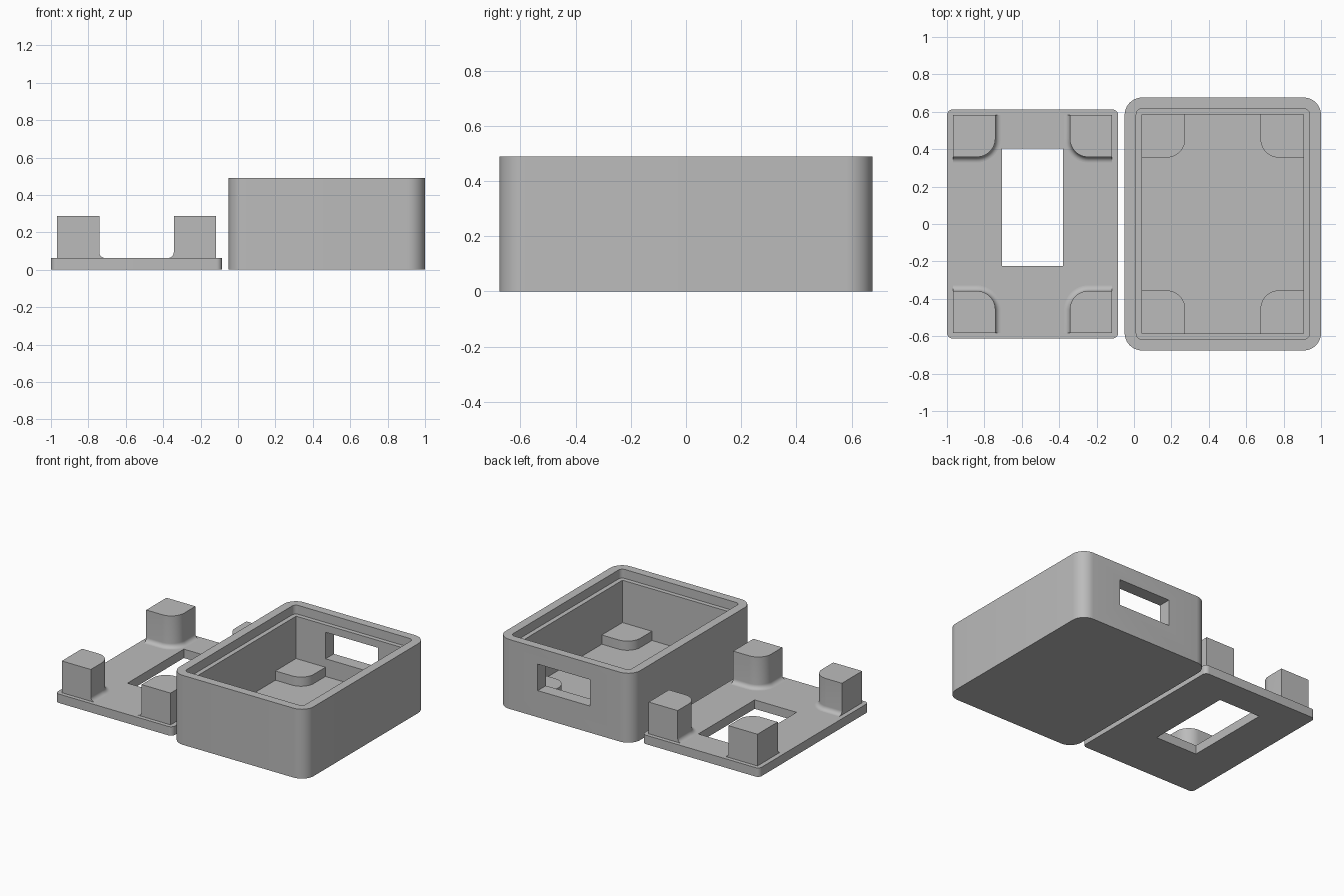
import bpy, bmesh, math

if "Cube" in bpy.data.objects:
    bpy.data.objects.remove(bpy.data.objects["Cube"])

grey = bpy.data.materials.new("plastic grey")
grey.diffuse_color = (0.5, 0.5, 0.5, 1)
grey.use_nodes = True
grey.node_tree.nodes["Principled BSDF"].inputs["Base Color"].default_value = grey.diffuse_color


def loft(name, levels):
    """Solid through matching outlines, each level = (z, [(x, y), ...])."""
    bm = bmesh.new()
    rings = [[bm.verts.new((x, y, z)) for x, y in pts] for z, pts in levels]
    n = len(rings[0])
    bm.faces.new(rings[0])
    bm.faces.new(rings[-1])
    for a, b in zip(rings, rings[1:]):
        for i in range(n):
            j = (i + 1) % n
            bm.faces.new((a[i], a[j], b[j], b[i]))
    bmesh.ops.recalc_face_normals(bm, faces=bm.faces)
    me = bpy.data.meshes.new(name)
    bm.to_mesh(me)
    bm.free()
    me.materials.append(grey)
    ob = bpy.data.objects.new(name, me)
    bpy.context.collection.objects.link(ob)
    return ob


def rounded_rect(x0, x1, y0, y1, r=0, seg=10):
    if r == 0:
        return [(x0, y0), (x1, y0), (x1, y1), (x0, y1)]
    pts = []
    corners = [(x1 - r, y1 - r), (x0 + r, y1 - r), (x0 + r, y0 + r), (x1 - r, y0 + r)]
    for k, (cx, cy) in enumerate(corners):
        for i in range(seg + 1):
            a = math.radians(90 * (k + i / seg))
            pts.append((cx + r * math.cos(a), cy + r * math.sin(a)))
    return pts


def prism(name, x0, x1, y0, y1, z0, z1, r=0):
    pts = rounded_rect(x0, x1, y0, y1, r)
    return loft(name, [(z0, pts), (z1, pts)])


def cut(ob, cutter):
    mod = ob.modifiers.new("cut", 'BOOLEAN')
    mod.operation = 'DIFFERENCE'
    mod.solver = 'EXACT'
    mod.object = cutter
    bpy.context.view_layer.objects.active = ob
    bpy.ops.object.modifier_apply(modifier=mod.name)
    bpy.data.objects.remove(cutter)


def post_outline(cx, cy, sx, sy, size, r, grow=0, seg=12):
    """Square with its inner corner rounded; only the inner sides grow."""
    e, c = size + grow, size - r
    pts = [(0, 0), (e, 0)]
    for i in range(seg + 1):
        a = math.pi / 2 * i / seg
        pts.append((c + (r + grow) * math.cos(a), c + (r + grow) * math.sin(a)))
    pts.append((0, e))
    return [(cx + sx * x, cy + sy * y) for x, y in pts]


def four_posts(name, mid_x, half_x, half_y, size, r, profile):
    """One post in each corner; profile = [(z, growth), ...]."""
    for side, sx in (("left", 1), ("right", -1)):
        for end, sy in (("front", 1), ("back", -1)):
            loft(f"{name}_{end}_{side}",
                 [(z, post_outline(mid_x - sx * half_x, -sy * half_y, sx, sy, size, r, g))
                  for z, g in profile])


# Open case: rounded shell, cavity, ledge for the lid, window in the back wall
CX = 0.475
FLOOR = 0.063
case = prism("case", CX - 0.525, CX + 0.525, -0.676, 0.676, 0, 0.49, 0.093)
cut(case, prism("cavity", CX - 0.431, CX + 0.431, -0.585, 0.585, FLOOR, 0.6))
cut(case, prism("ledge", CX - 0.463, CX + 0.463, -0.616, 0.616, 0.427, 0.6, 0.03))
cut(case, prism("window", CX - 0.2, CX + 0.21, 0.5, 0.8, 0.188, 0.375))

# Low corner supports on the case floor
four_posts("case_support", CX, 0.431, 0.585, 0.23, 0.1, [(FLOOR - 0.01, 0), (0.128, 0)])

# Lid plate with a rectangular opening
LX = -0.5425
lid = prism("lid", -1, -0.085, -0.612, 0.612, 0, 0.063, 0.03)
cut(lid, prism("lid_opening", -0.706, -0.379, -0.225, 0.404, -0.1, 0.2))

# Tall lid posts with a concave fillet at the foot of the inner sides
R = 0.03
profile = [(0.055, R)]
for i in range(9):
    a = math.pi / 2 * i / 8
    profile.append((0.063 + R * (1 - math.cos(a)), R * (1 - math.sin(a))))
profile.append((0.287, 0))
four_posts("lid_post", LX, 0.425, 0.584, 0.226, 0.1, profile)

# Smooth rounded corners, sharp edges kept
bpy.ops.object.select_all(action='DESELECT')
for ob in bpy.context.scene.objects:
    ob.select_set(True)
    bpy.context.view_layer.objects.active = ob
bpy.ops.object.shade_smooth_by_angle(angle=math.radians(30))
